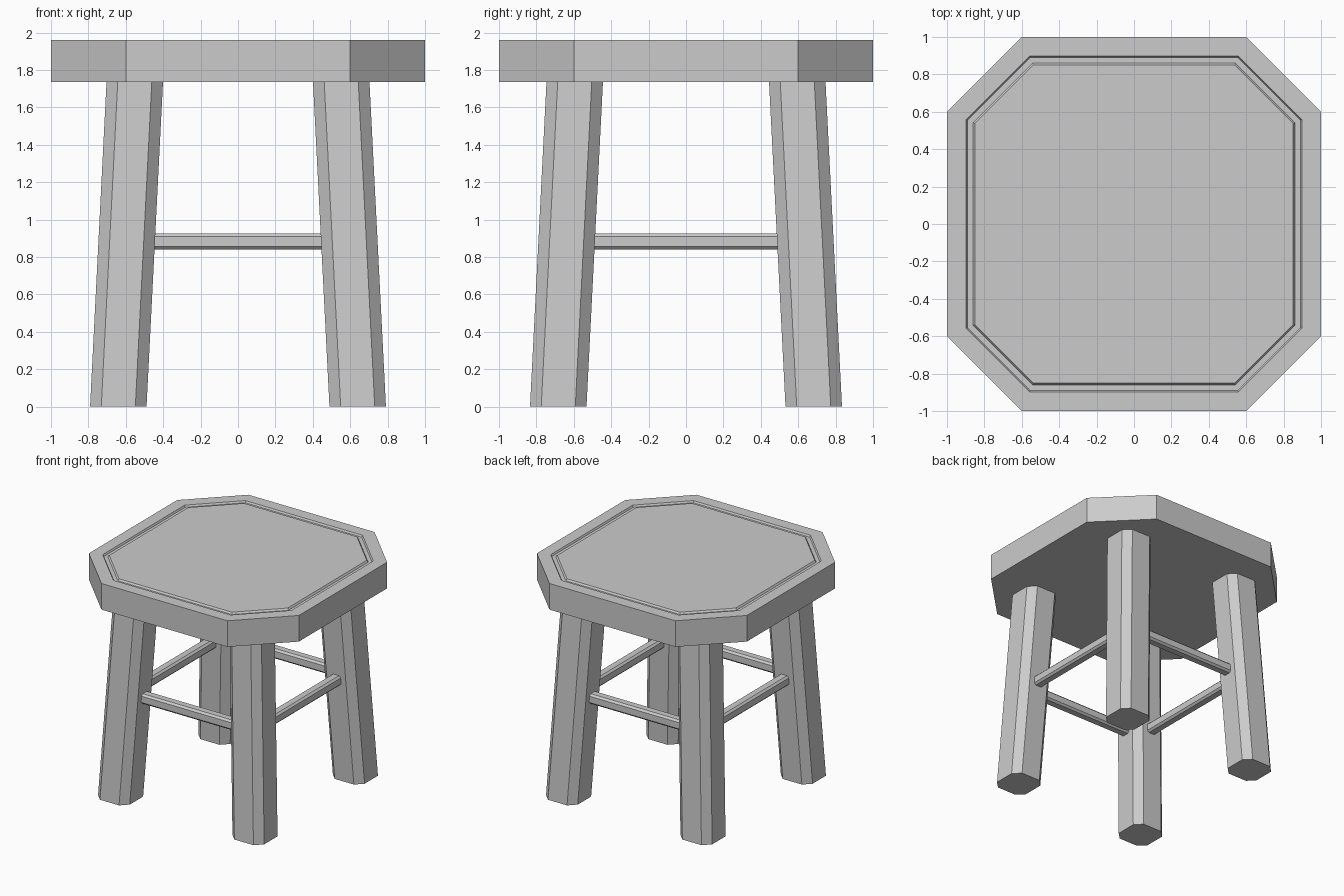
import bpy
import bmesh
from mathutils import Vector

cube = bpy.data.objects.get("Cube")
if cube:
    bpy.data.objects.remove(cube)

GREY = (0.6, 0.6, 0.6)
mat = bpy.data.materials.new("plain grey")
mat.use_nodes = True
mat.diffuse_color = (*GREY, 1)
mat.node_tree.nodes["Principled BSDF"].inputs["Base Color"].default_value = (*GREY, 1)


def octagon(half, cut):
    """Square of the given half width with its corners cut off."""
    k = half - cut
    return [(half, -k), (half, k), (k, half), (-k, half),
            (-half, k), (-half, -k), (-k, -half), (k, -half)]


def loft(name, rings):
    """Skin a closed solid through a list of point rings."""
    bm = bmesh.new()
    loops = [[bm.verts.new(p) for p in ring] for ring in rings]
    for a, b in zip(loops, loops[1:]):
        for i in range(len(a)):
            j = (i + 1) % len(a)
            bm.faces.new((a[i], a[j], b[j], b[i]))
    bm.faces.new(loops[0])
    bm.faces.new(loops[-1])
    bmesh.ops.recalc_face_normals(bm, faces=bm.faces)
    mesh = bpy.data.meshes.new(name)
    bm.to_mesh(mesh)
    bm.free()
    mesh.materials.append(mat)
    obj = bpy.data.objects.new(name, mesh)
    bpy.context.collection.objects.link(obj)
    return obj


def bar(name, start, end, half, cut, u, v):
    """Chamfered bar from start to end, with its section in the u, v plane."""
    return loft(name, [[Vector(c) + u * a + v * b for a, b in octagon(half, cut)]
                       for c in (start, end)])


X, Y, Z = Vector((1, 0, 0)), Vector((0, 1, 0)), Vector((0, 0, 1))
SEAT_LOW, SEAT_TOP, GROOVE = 1.735, 1.96, 0.015


def seat_ring(inset, z):
    # An even inset shortens each corner cut by a fixed ratio
    return [(x, y, z) for x, y in octagon(1 - inset, 0.4 - inset * 0.586)]


# Seat slab with a shallow groove running round the top
loft("seat", [seat_ring(0, SEAT_LOW), seat_ring(0, SEAT_TOP),
              seat_ring(0.102, SEAT_TOP), seat_ring(0.11, SEAT_TOP - GROOVE),
              seat_ring(0.14, SEAT_TOP - GROOVE), seat_ring(0.15, SEAT_TOP)])

# Four splayed legs
for sx, side in ((1, "left"), (-1, "right")):
    for sy, end in ((-1, "front"), (1, "back")):
        bar(f"{end}_{side}_leg", (sx * 0.64, sy * 0.683, 0),
            (sx * 0.552, sy * 0.595, SEAT_LOW), 0.151, 0.06, X, Y)

# Four rungs between the legs, ends buried in them
RUNG_Z = 0.883
for s, end, side in ((-1, "front", "right"), (1, "back", "left")):
    y, x = s * 0.638, s * 0.595
    bar(f"{end}_rung", (-0.5, y, RUNG_Z), (0.5, y, RUNG_Z), 0.043, 0.016, Y, Z)
    bar(f"{side}_rung", (x, -0.54, RUNG_Z), (x, 0.54, RUNG_Z), 0.043, 0.016, X, Z)
